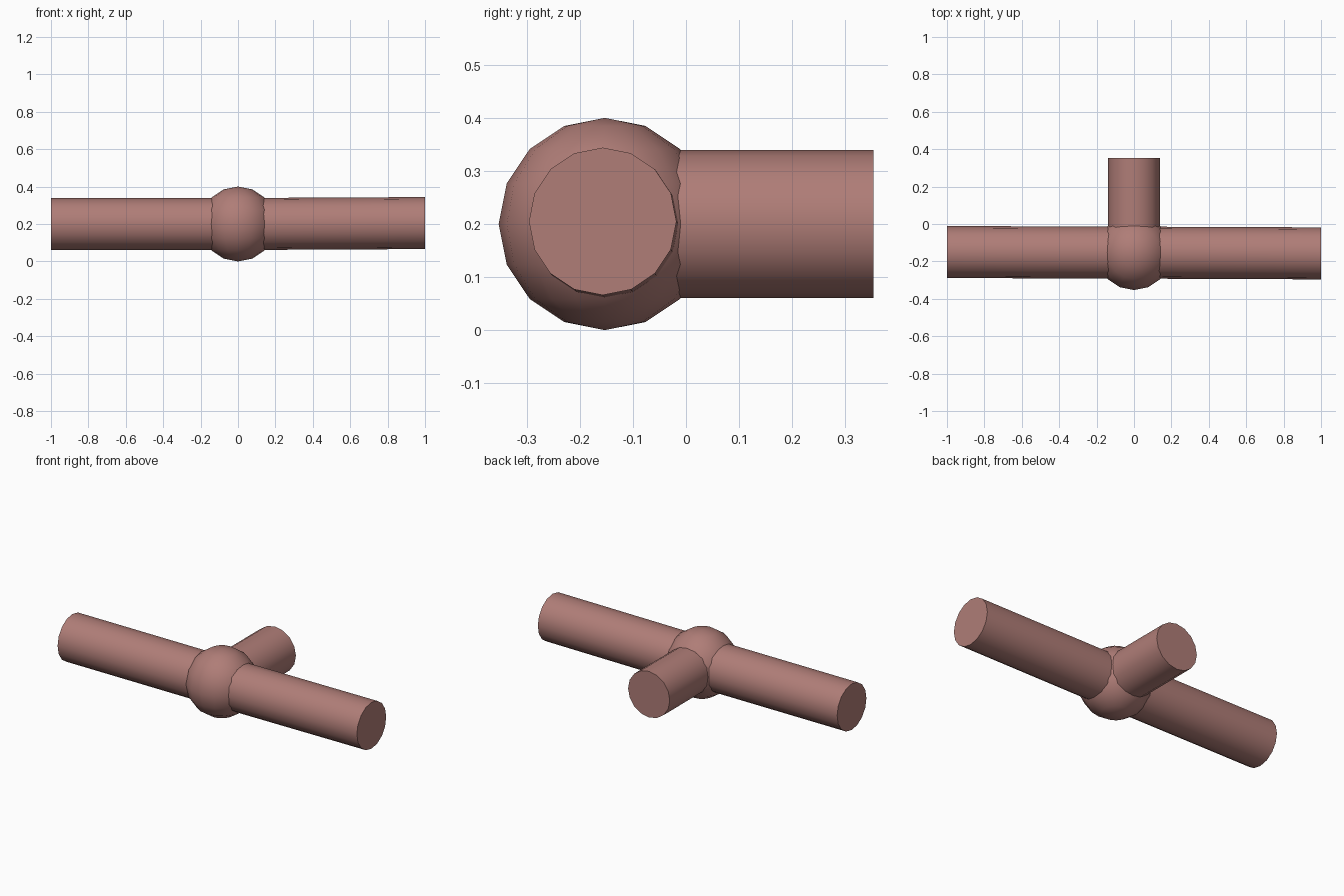
import bpy
import math
from mathutils import Vector, Matrix

cube = bpy.data.objects.get("Cube")
if cube:
    bpy.data.objects.remove(cube, do_unlink=True)

# One dusty red-brown material
COLOUR = (0.43, 0.205, 0.185, 1.0)
mat = bpy.data.materials.new("dusty_red")
mat.use_nodes = True
mat.diffuse_color = COLOUR
bsdf = mat.node_tree.nodes["Principled BSDF"]
bsdf.inputs["Base Color"].default_value = COLOUR
bsdf.inputs["Roughness"].default_value = 0.8

HUB = Vector((0, -0.153, 0.2))
SIDES = 16


def finish(name):
    obj = bpy.context.object
    obj.name = name
    obj.data.materials.append(mat)
    bpy.ops.object.shade_smooth_by_angle(angle=math.radians(40))


def pipe(name, end, radius=0.139):
    """Capped pipe running from the hub centre to the given end point."""
    axis = end - HUB
    bpy.ops.mesh.primitive_cylinder_add(vertices=SIDES, radius=radius, depth=axis.length)
    obj = bpy.context.object
    # Basis keeps one row of corners pointing straight up
    z = axis.normalized()
    x = z.cross(Vector((0, 0, 1))).normalized()
    y = z.cross(x)
    rot = Matrix((x, y, z)).transposed().to_4x4()
    obj.data.transform(Matrix.Translation((HUB + end) / 2) @ rot)
    finish(name)


# Ball joint in the middle
bpy.ops.mesh.primitive_uv_sphere_add(segments=SIDES, ring_count=8, radius=0.2, location=HUB)
finish("ball_joint")

# Two long arms, the left one leaning very slightly, and a short rear branch
pipe("right_arm", Vector((-1.0, -0.150, 0.2)))
pipe("left_arm", Vector((1.0, -0.157, 0.205)))
pipe("rear_branch", Vector((0, 0.353, 0.2)))
